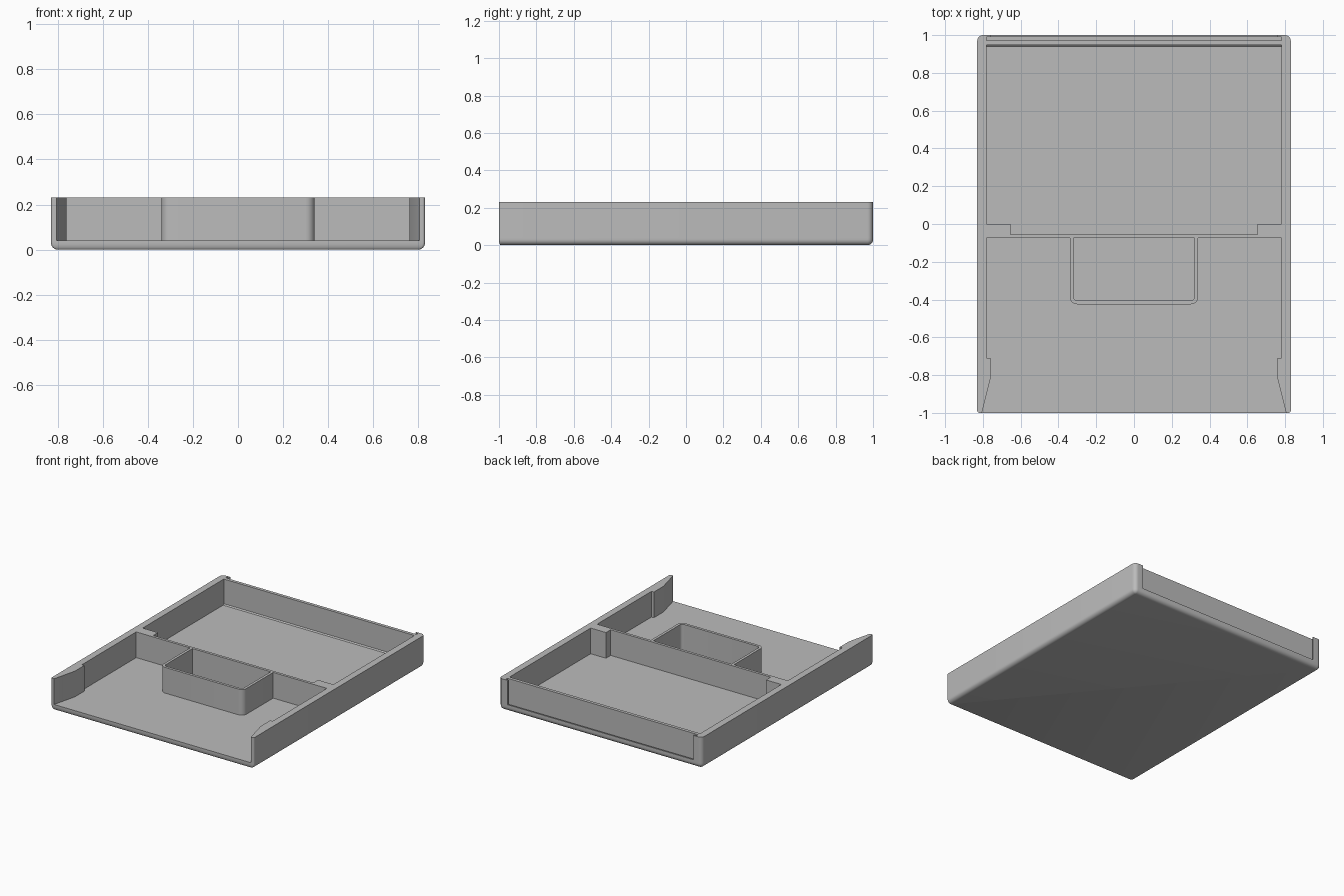
import bpy, bmesh, math

cube = bpy.data.objects.get("Cube")
if cube:
    bpy.data.objects.remove(cube, do_unlink=True)

GREY = (0.5, 0.5, 0.5, 1.0)
mat = bpy.data.materials.new("grey_plastic")
mat.use_nodes = True
mat.diffuse_color = GREY
bsdf = mat.node_tree.nodes["Principled BSDF"]
bsdf.inputs["Base Color"].default_value = GREY
bsdf.inputs["Roughness"].default_value = 0.6

FLOOR, TOP = 0.04, 0.23      # floor surface and rim height
HX, HY = 0.83, 1.0           # outer half sizes
R_BACK, R_FRONT = 0.03, 0.012


def arc(cx, cy, r, start, end, steps=6):
    """Points on an arc, angles in degrees."""
    pts = []
    for i in range(steps + 1):
        a = math.radians(start + (end - start) * i / steps)
        pts.append((cx + r * math.cos(a), cy + r * math.sin(a)))
    return pts


def loft(name, rings):
    """Capped solid through matching rings of 3D points."""
    bm = bmesh.new()
    loops = [[bm.verts.new(p) for p in ring] for ring in rings]
    n = len(loops[0])
    bm.faces.new(list(reversed(loops[0])))
    bm.faces.new(loops[-1])
    for a, b in zip(loops, loops[1:]):
        for i in range(n):
            j = (i + 1) % n
            bm.faces.new((a[i], a[j], b[j], b[i]))
    bmesh.ops.recalc_face_normals(bm, faces=bm.faces)
    me = bpy.data.meshes.new(name)
    bm.to_mesh(me)
    bm.free()
    me.materials.append(mat)
    ob = bpy.data.objects.new(name, me)
    bpy.context.collection.objects.link(ob)
    bpy.ops.object.select_all(action='DESELECT')
    ob.select_set(True)
    bpy.context.view_layer.objects.active = ob
    bpy.ops.object.shade_smooth_by_angle(angle=math.radians(30))
    return ob


def prism(name, outline, z0=FLOOR, z1=TOP):
    return loft(name, [[(x, y, z) for x, y in outline] for z in (z0, z1)])


def box(name, x0, x1, y0, y1, z0=FLOOR, z1=TOP):
    return prism(name, [(x0, y0), (x1, y0), (x1, y1), (x0, y1)], z0, z1)


# Floor slab with rounded corners and a rolled bottom edge
def slab_ring(inset, z):
    front = inset * 0.35
    rb = max(R_BACK - inset, 0.002)
    rf = max(R_FRONT - front, 0.002)
    x, yb, yf = HX - inset, HY - inset, -HY + front
    pts = (arc(x - rf, yf + rf, rf, -90, 0) + arc(x - rb, yb - rb, rb, 0, 90)
           + arc(-x + rb, yb - rb, rb, 90, 180) + arc(-x + rf, yf + rf, rf, 180, 270))
    return [(px, py, z) for px, py in pts]


rings = []
for i in range(7):
    a = math.radians(15 * i)
    rings.append(slab_ring(0.03 * (1 - math.sin(a)), 0.03 * (1 - math.cos(a))))
rings.append(slab_ring(0, FLOOR))
loft("floor_slab", rings)

# Side walls: flared front end, corner pillar and rear slot hook, mirrored
side = ([(0.805, -HY)]
        + arc(HX - R_FRONT, -HY + R_FRONT, R_FRONT, -90, 0)
        + arc(HX - R_BACK, HY - R_BACK, R_BACK, 0, 90)
        + [(0.76, HY), (0.76, 0.99), (0.78, 0.99), (0.78, 0.0),
           (0.655, 0.0), (0.655, -0.075), (0.78, -0.075),
           (0.78, -0.71), (0.76, -0.71), (0.76, -0.82)])
walls = prism("side_walls", side)
walls.modifiers.new("mirror", 'MIRROR').use_mirror_merge = False

# Cross divider between the pillars
box("divider", -0.655, 0.655, -0.075, -0.055)

# Back wall, with a narrow slot and a low lip behind it
box("back_wall", -0.78, 0.78, 0.948, 0.972)
box("back_lip", -0.76, 0.76, 0.99, HY, FLOOR, 0.05)

# Small fillet where the floor meets the back wall
loft("back_wall_fillet", [[(x, 0.94, FLOOR), (x, 0.948, FLOOR), (x, 0.948, FLOOR + 0.008)]
                          for x in (-0.78, 0.78)])

# Compartment on the front of the divider: U-shaped wall with rounded corners
outer = arc(-0.30, -0.385, 0.04, 180, 270) + arc(0.30, -0.385, 0.04, 270, 360)
inner = arc(0.30, -0.385, 0.02, 360, 270) + arc(-0.30, -0.385, 0.02, 270, 180)
prism("compartment_wall", [(-0.34, -0.075)] + outer + [(0.34, -0.075), (0.32, -0.075)]
      + inner + [(-0.32, -0.075)])
